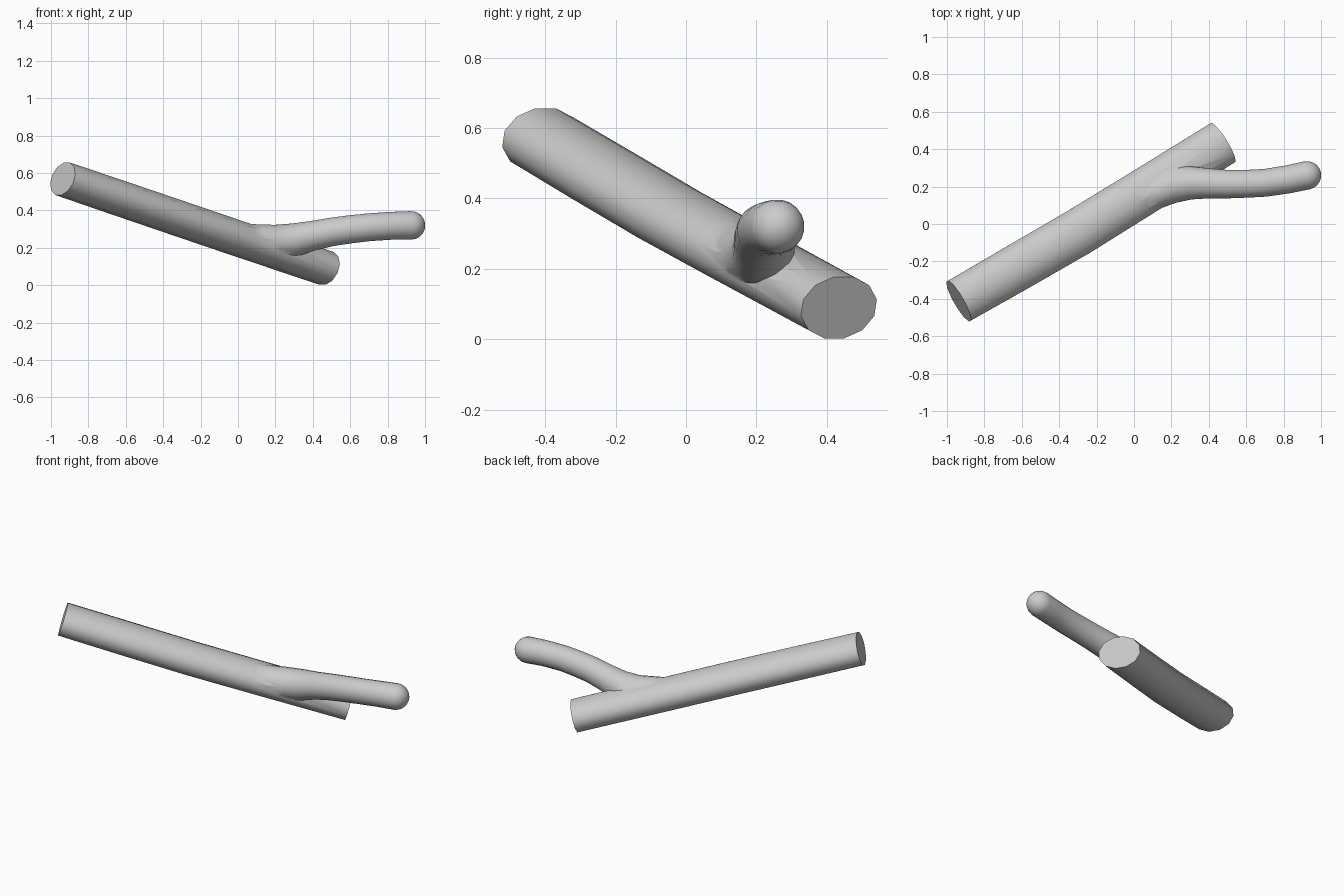
import bpy, bmesh, math
from mathutils import Vector

if "Cube" in bpy.data.objects:
    bpy.data.objects.remove(bpy.data.objects["Cube"])


def tube(name, path, sides):
    """Loft elliptical rings along a path of (x, y, z, half_width, half_height)."""
    bm = bmesh.new()
    pts = [Vector(p[:3]) for p in path]
    rings = []
    for i, p in enumerate(path):
        d = (pts[min(i + 1, len(pts) - 1)] - pts[max(i - 1, 0)]).normalized()
        u = Vector((0, 0, 1)).cross(d).normalized()
        v = d.cross(u)
        ring = []
        for k in range(sides):
            a = 2 * math.pi * (k + 0.5) / sides
            ring.append(bm.verts.new(pts[i] + u * p[3] * math.cos(a) + v * p[4] * math.sin(a)))
        rings.append(ring)
    for r0, r1 in zip(rings, rings[1:]):
        for k in range(sides):
            n = (k + 1) % sides
            bm.faces.new((r0[k], r0[n], r1[n], r1[k]))
    bm.faces.new(rings[0])
    bm.faces.new(rings[-1])
    bmesh.ops.recalc_face_normals(bm, faces=bm.faces)
    mesh = bpy.data.meshes.new(name)
    bm.to_mesh(mesh)
    bm.free()
    ob = bpy.data.objects.new(name, mesh)
    bpy.context.collection.objects.link(ob)
    return ob


# Main stick: slightly flattened, gently bent, cut square at both ends
trunk = tube("main_stick", [
    (-0.937, -0.412, 0.569, 0.127, 0.094),
    (-0.62, -0.230, 0.461, 0.130, 0.095),
    (-0.30, -0.045, 0.352, 0.131, 0.095),
    (0.00, 0.140, 0.250, 0.129, 0.095),
    (0.474, 0.434, 0.090, 0.127, 0.094)], 12)

# Side branch: flared root, upward curve, rounded tip
path = [
    (-0.06, 0.105, 0.265, 0.070, 0.070),
    (0.10, 0.165, 0.235, 0.092, 0.092),
    (0.20, 0.205, 0.232, 0.096, 0.092),
    (0.30, 0.220, 0.242, 0.090, 0.090),
    (0.40, 0.217, 0.265, 0.081, 0.080),
    (0.50, 0.213, 0.285, 0.077, 0.077),
    (0.60, 0.215, 0.299, 0.075, 0.076),
    (0.70, 0.220, 0.310, 0.075, 0.075),
    (0.82, 0.238, 0.318, 0.076, 0.075)]
tip, heading, r = Vector((0.924, 0.260, 0.320)), Vector((0.98, 0.19, 0.01)), 0.077
for deg in (0, 18, 36, 54, 70, 84):
    a = math.radians(deg)
    c = tip + heading * r * math.sin(a)
    path.append((c.x, c.y, c.z, r * math.cos(a), r * math.cos(a)))
branch = tube("side_branch", path, 20)

# Fuse the branch into the stick
mod = trunk.modifiers.new("union", 'BOOLEAN')
mod.operation = 'UNION'
mod.solver = 'EXACT'
mod.object = branch
bpy.context.view_layer.objects.active = trunk
trunk.select_set(True)
bpy.ops.object.modifier_apply(modifier="union")
bpy.data.objects.remove(branch)
trunk.name = "forked_stick"
bpy.ops.object.shade_smooth_by_angle(angle=math.radians(50))
